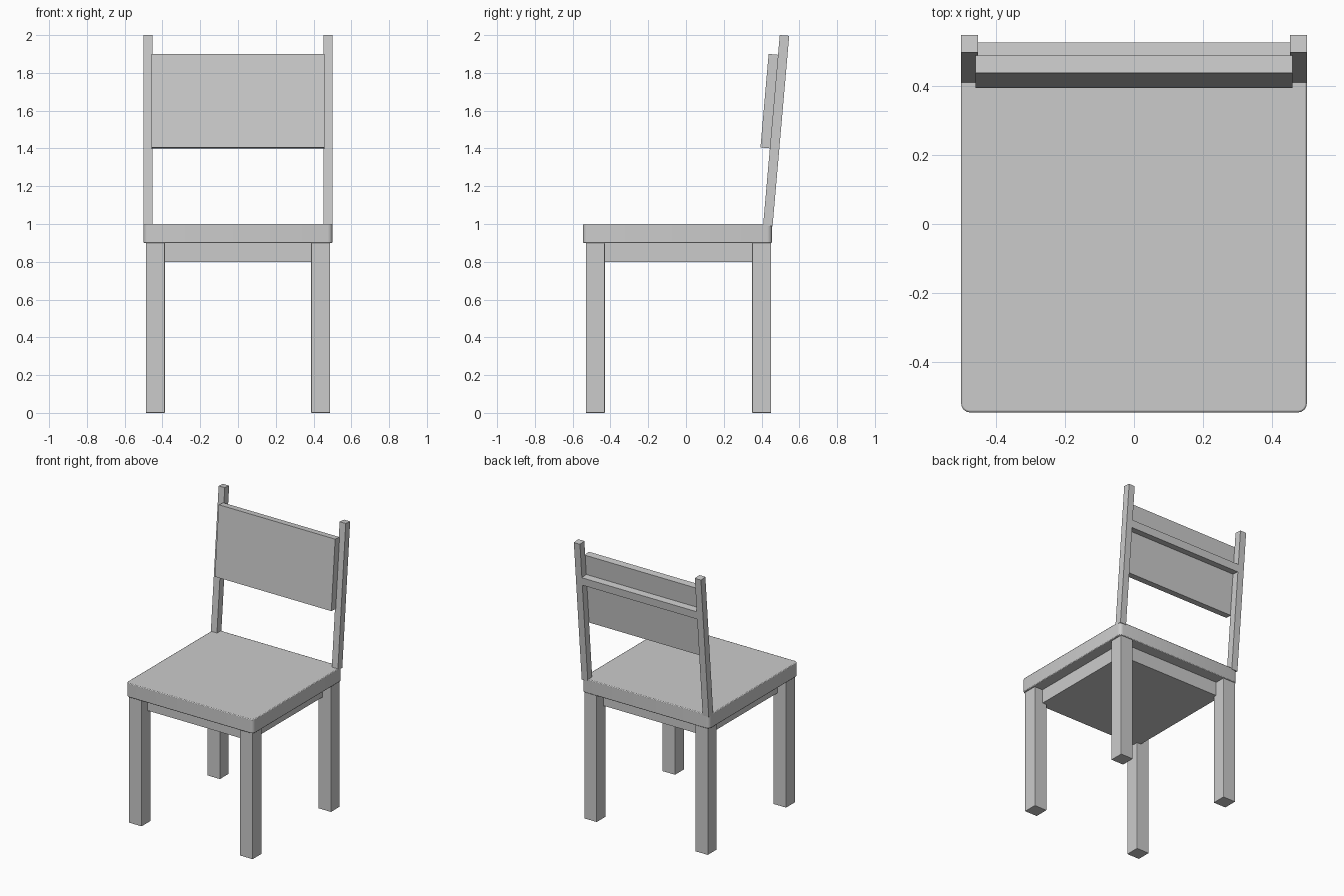
import bpy, bmesh
from math import radians
from mathutils import Matrix

if "Cube" in bpy.data.objects:
    bpy.data.objects.remove(bpy.data.objects["Cube"])

# Leaning frame for everything in the backrest (5 degrees backwards)
LEAN = Matrix.Translation((0, 0.434, 1.0)) @ Matrix.Rotation(radians(-5), 4, 'X')


def box(name, lo, hi, frame=Matrix(), corner=0.0, soften=0.0):
    """Box from min/max corners; optional rounded vertical corners and softened edges."""
    bm = bmesh.new()
    size = [h - l for l, h in zip(lo, hi)]
    mid = [(h + l) / 2 for l, h in zip(lo, hi)]
    bmesh.ops.create_cube(bm, size=1.0,
                          matrix=Matrix.Translation(mid) @ Matrix.Diagonal((*size, 1)))
    if corner:
        upright = [e for e in bm.edges
                   if abs(e.verts[0].co.z - e.verts[1].co.z) > 1e-4]
        bmesh.ops.bevel(bm, geom=upright, offset=corner, segments=4,
                        profile=0.5, affect='EDGES')
    bm.transform(frame)
    mesh = bpy.data.meshes.new(name)
    bm.to_mesh(mesh)
    bm.free()
    obj = bpy.data.objects.new(name, mesh)
    bpy.context.collection.objects.link(obj)
    if soften:
        mod = obj.modifiers.new("soft_edges", 'BEVEL')
        mod.width = soften
        mod.segments = 2
        mod.limit_method = 'ANGLE'
        mod.angle_limit = radians(40)
    return obj


# Seat board with rounded corners
seat = box("seat", (-0.5, -0.545, 0.9), (0.5, 0.455, 1.0), corner=0.025, soften=0.005)
bpy.context.view_layer.objects.active = seat
seat.select_set(True)
bpy.ops.object.shade_smooth_by_angle(angle=radians(35))

# Solid block under the seat, running into the legs
box("seat_support", (-0.42, -0.465, 0.8), (0.42, 0.375, 0.9))

# Legs and backrest posts, mirrored left and right
for side, s in (("left", -1), ("right", 1)):
    x0, x1 = sorted((s * 0.387, s * 0.487))
    box(f"front_leg_{side}", (x0, -0.53, 0), (x1, -0.43, 0.9), soften=0.003)
    box(f"back_leg_{side}", (x0, 0.35, 0), (x1, 0.45, 0.9), soften=0.003)
    x0, x1 = sorted((s * 0.452, s * 0.5))
    box(f"back_post_{side}", (x0, -0.025, -0.01), (x1, 0.025, 1.002), LEAN)

# Cross rail between the posts, with the back panel in front of it
box("back_rail", (-0.455, -0.025, 0.70), (0.455, 0.025, 0.755), LEAN)
box("back_panel", (-0.458, -0.075, 0.40), (0.458, -0.025, 0.897), LEAN)
